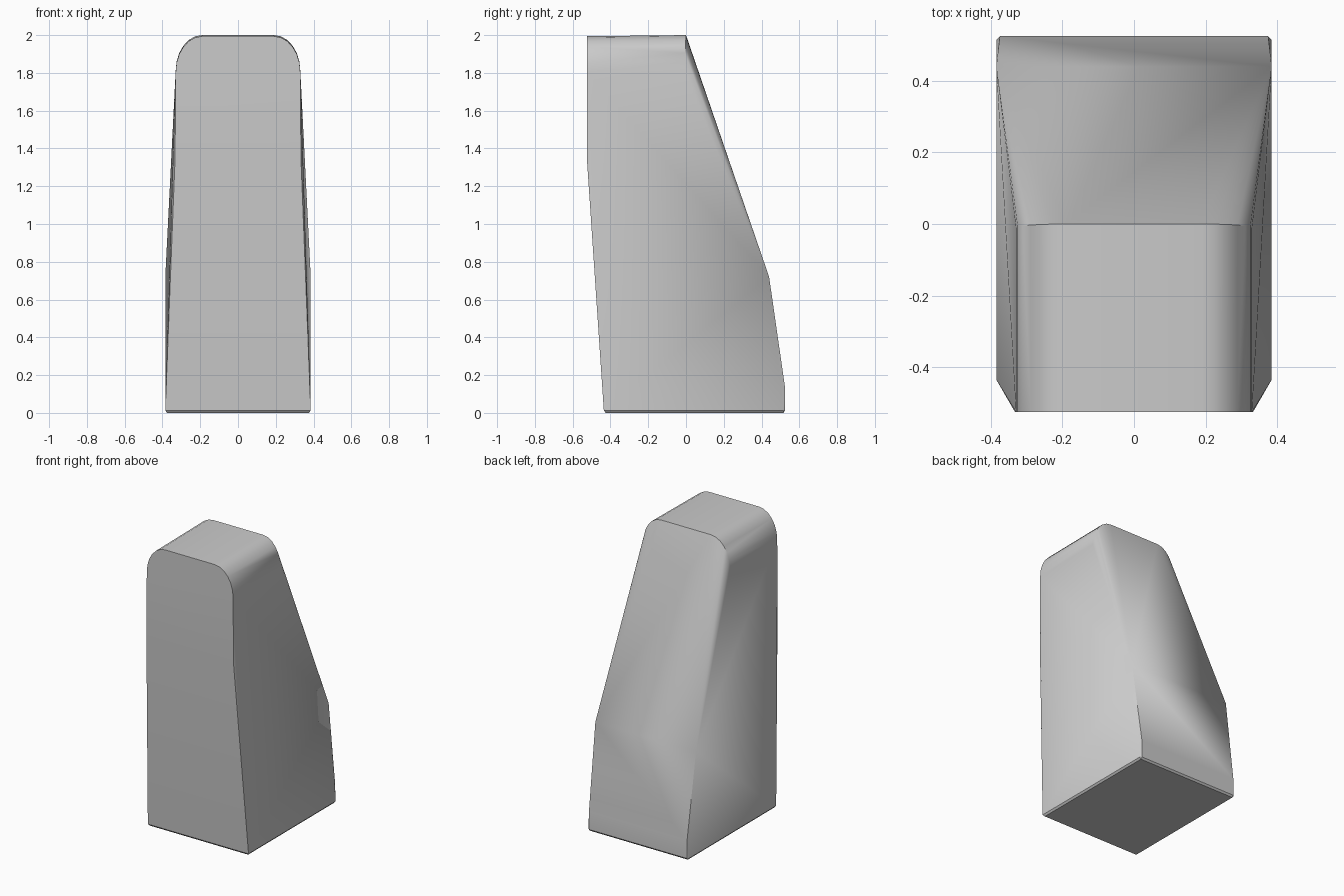
import bpy, bmesh, math

cube = bpy.data.objects.get("Cube")
if cube:
    bpy.data.objects.remove(cube, do_unlink=True)

grey = bpy.data.materials.new("light_grey")
grey.use_nodes = True
colour = (0.6, 0.6, 0.6, 1)
grey.diffuse_color = colour
grey.node_tree.nodes["Principled BSDF"].inputs["Base Color"].default_value = colour

# Corner points of one half of the tapered body
half = [
    (0.375, -0.425, 0), (0.375, 0.515, 0),            # underside
    (0.385, -0.435, 0.012), (0.385, 0.515, 0.012),    # base rim
    (0.375, 0.525, 0.012), (0.375, 0.525, 0.13),      # lower back
    (0.385, 0.44, 0.72),                              # back shoulder
    (0.333, -0.525, 1.35),                            # front bend
]

# Rounded top corner, repeated at the front and back ends
steps = 6
for i in range(steps + 1):
    a = math.radians(90 * i / steps)
    x = 0.19 + 0.14 * math.cos(a)
    z = 1.81 + 0.19 * math.sin(a)
    half.append((x, -0.525, z - 0.006))
    half.append((x, -0.01 + 0.01 * math.sin(a), z))

# The solid is convex, so both halves are wrapped in one hull
bm = bmesh.new()
for x, y, z in half:
    for side in (-1, 1):
        bm.verts.new((side * x, y, z))
hull = bmesh.ops.convex_hull(bm, input=bm.verts)
spare = {v for v in hull["geom_interior"] if isinstance(v, bmesh.types.BMVert)}
bmesh.ops.delete(bm, geom=list(spare), context='VERTS')
bmesh.ops.dissolve_limit(bm, angle_limit=math.radians(0.5),
                         verts=bm.verts, edges=bm.edges)
bmesh.ops.recalc_face_normals(bm, faces=bm.faces)

mesh = bpy.data.meshes.new("tapered_body")
bm.to_mesh(mesh)
bm.free()
mesh.materials.append(grey)
body = bpy.data.objects.new("tapered_body", mesh)
bpy.context.collection.objects.link(body)

# Soft rounded corners, crisp main edges
bpy.ops.object.select_all(action='DESELECT')
body.select_set(True)
bpy.context.view_layer.objects.active = body
bpy.ops.object.shade_smooth_by_angle(angle=math.radians(30))
